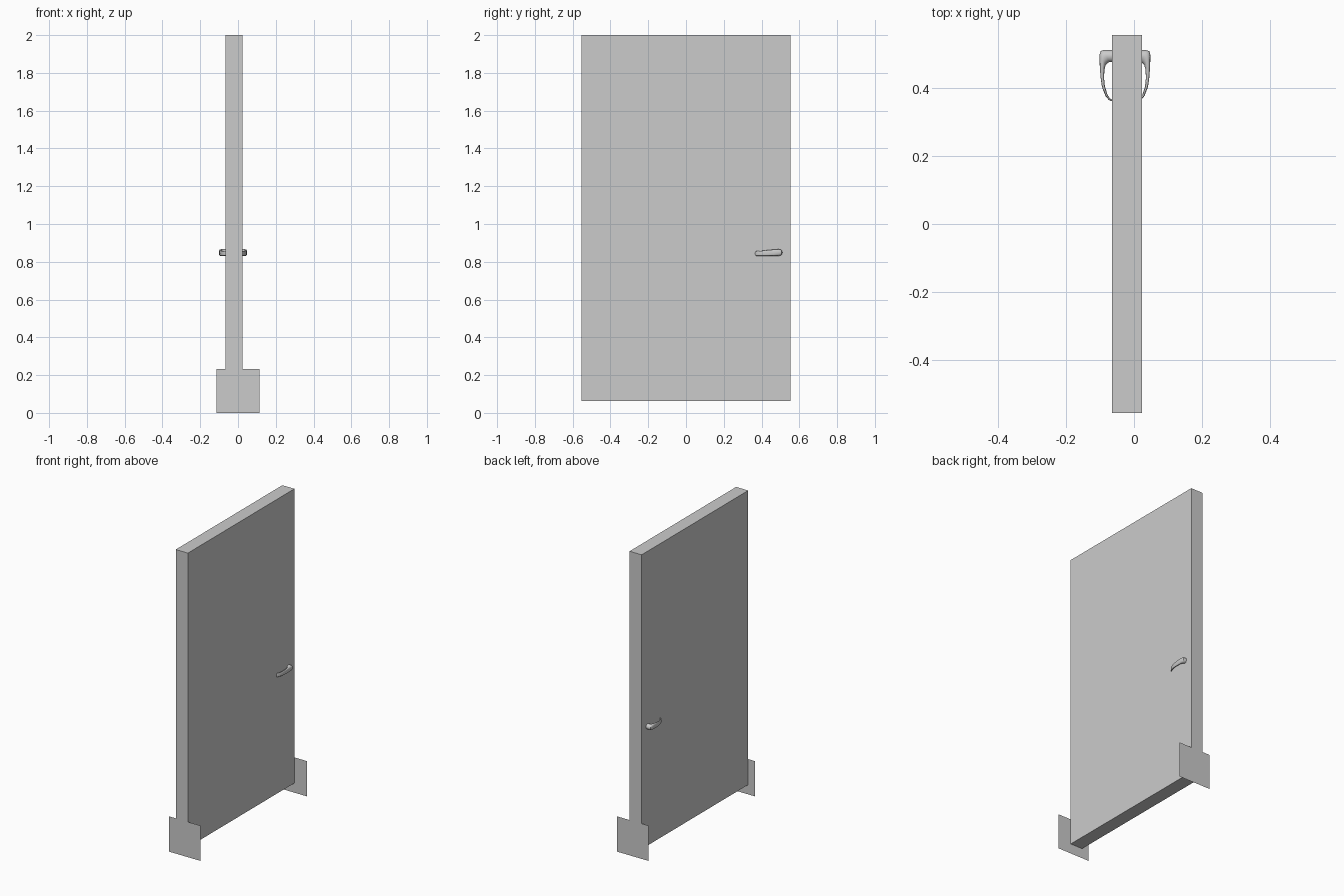
import bpy, bmesh
from math import sin, cos, pi, copysign

if "Cube" in bpy.data.objects:
    bpy.data.objects.remove(bpy.data.objects["Cube"])


def make_object(name, bm, smooth=False):
    bmesh.ops.recalc_face_normals(bm, faces=bm.faces)
    mesh = bpy.data.meshes.new(name)
    bm.to_mesh(mesh)
    bm.free()
    ob = bpy.data.objects.new(name, mesh)
    bpy.context.collection.objects.link(ob)
    if smooth:
        bpy.ops.object.select_all(action='DESELECT')
        ob.select_set(True)
        bpy.context.view_layer.objects.active = ob
        bpy.ops.object.shade_smooth_by_angle(angle=0.7)
    return ob


# Door slab
bm = bmesh.new()
bmesh.ops.create_cube(bm, size=1)
for v in bm.verts:
    v.co = (-0.021 + v.co.x * 0.088, v.co.y * 1.108, 1.032 + v.co.z * 1.936)
make_object("door_slab", bm)

# Thin square plates at the bottom of both door edges
for name, y in (("front_plate", -0.555), ("back_plate", 0.555)):
    bm = bmesh.new()
    bm.faces.new([bm.verts.new((x, y, z)) for x, z in
                  ((-0.115, 0), (0.115, 0), (0.115, 0.232), (-0.115, 0.232))])
    make_object(name, bm)

# Lever handle stations: outer (depth, y), inner (depth, y), centre z, half height, squareness
STATIONS = [
    (-0.010, 0.510, -0.010, 0.475, 0.849, 0.0175, 1.0),
    (0.024, 0.510, 0.008, 0.475, 0.849, 0.0175, 1.0),
    (0.033, 0.507, 0.013, 0.471, 0.849, 0.0175, 0.95),
    (0.036, 0.496, 0.018, 0.466, 0.849, 0.0172, 0.9),
    (0.0355, 0.465, 0.0215, 0.454, 0.848, 0.0165, 0.8),
    (0.033, 0.430, 0.023, 0.430, 0.8465, 0.0150, 0.7),
    (0.029, 0.402, 0.0205, 0.404, 0.845, 0.0135, 0.65),
    (0.019, 0.376, 0.013, 0.380, 0.844, 0.0122, 0.6),
    (0.009, 0.364, 0.006, 0.369, 0.8437, 0.0117, 0.6),
    (-0.002, 0.359, -0.003, 0.363, 0.8435, 0.0115, 0.6),
]
SIDES = 20


def soft(value, power):
    return copysign(abs(value) ** power, value)


def lever(name, face_x, side):
    bm = bmesh.new()
    rings = []
    for od, oy, idp, iy, z, h, p in STATIONS:
        ring = []
        for i in range(SIDES):
            a = 2 * pi * i / SIDES
            t = 0.5 + 0.5 * soft(cos(a), p)
            depth = idp + (od - idp) * t
            y = iy + (oy - iy) * t
            ring.append(bm.verts.new((face_x + side * depth, y, z + h * soft(sin(a), p))))
        rings.append(ring)
    for r0, r1 in zip(rings, rings[1:]):
        for i in range(SIDES):
            j = (i + 1) % SIDES
            bm.faces.new((r0[i], r0[j], r1[j], r1[i]))
    bm.faces.new(rings[0])
    bm.faces.new(rings[-1])
    make_object(name, bm, smooth=True)


# Mirrored levers, the right one sunk a little deeper
lever("left_lever", -0.065, -1)
lever("right_lever", 0.012, 1)
